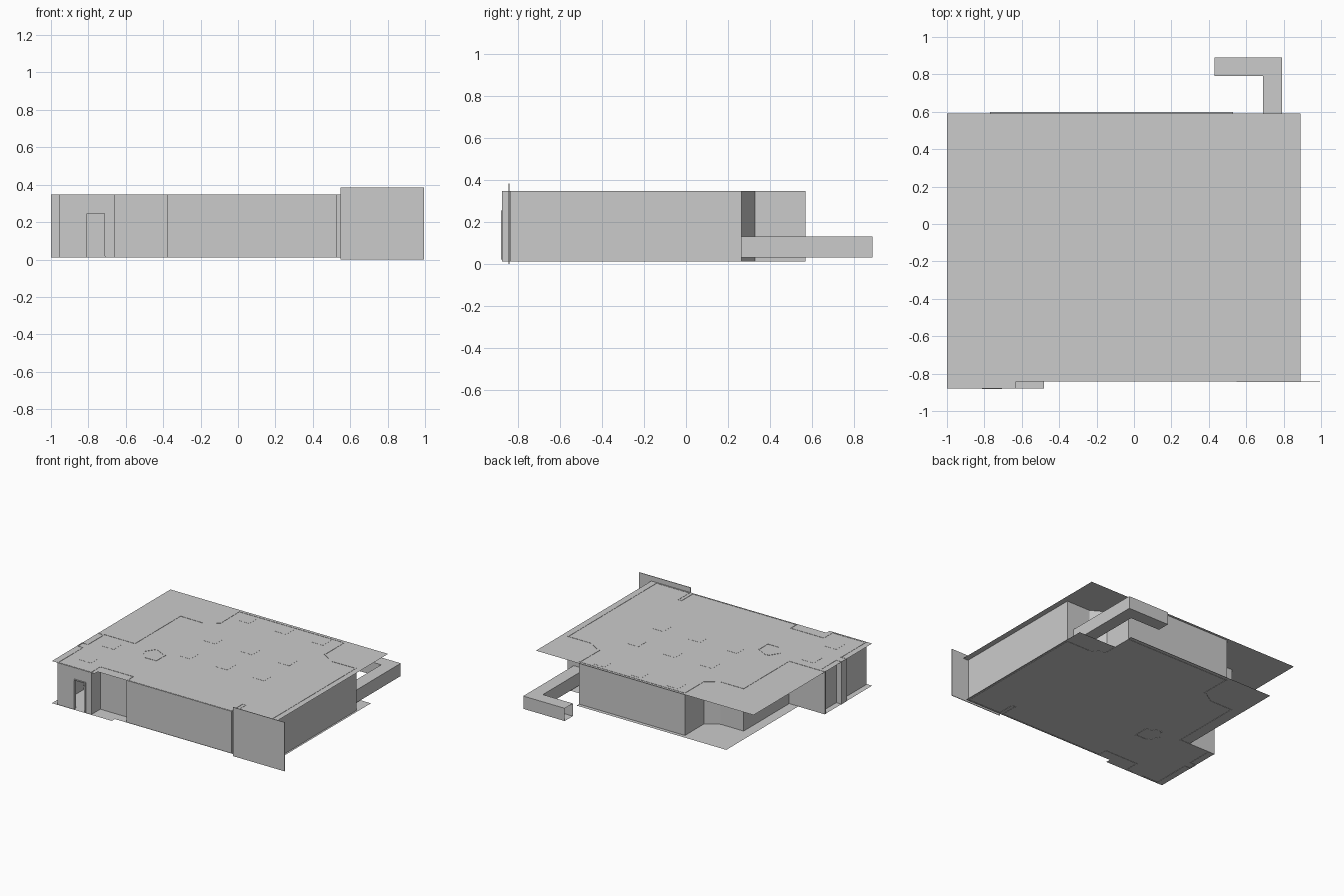
import bpy
import bmesh

cube = bpy.data.objects.get("Cube")
if cube:
    bpy.data.objects.remove(cube, do_unlink=True)

# One plain grey for the whole building
grey = bpy.data.materials.new("light grey")
grey.use_nodes = True
GREY = (0.6, 0.6, 0.6, 1)
grey.diffuse_color = GREY
grey.node_tree.nodes["Principled BSDF"].inputs["Base Color"].default_value = GREY

FLOOR, ROOF = 0.014, 0.345
BASE, TOP = 0.012, 0.347


def finish(name, bm):
    mesh = bpy.data.meshes.new(name)
    bm.to_mesh(mesh)
    bm.free()
    mesh.materials.append(grey)
    obj = bpy.data.objects.new(name, mesh)
    bpy.context.collection.objects.link(obj)
    return obj


def slab(name, outline, z):
    """Flat sheet from a plan outline."""
    bm = bmesh.new()
    bm.faces.new([bm.verts.new((x, y, z)) for x, y in outline])
    return finish(name, bm)


def wall(name, path, z0=BASE, z1=TOP, thick=0.012):
    """Wall raised along a plan path, thickened towards the inside."""
    bm = bmesh.new()
    low = [bm.verts.new((x, y, z0)) for x, y in path]
    high = [bm.verts.new((x, y, z1)) for x, y in path]
    for i in range(len(path) - 1):
        bm.faces.new((low[i], low[i + 1], high[i + 1], high[i]))
    obj = finish(name, bm)
    solid = obj.modifiers.new("thickness", 'SOLIDIFY')
    solid.thickness = thick
    solid.offset = -1
    return obj


def box(name, x0, x1, y0, y1, z0, z1):
    bm = bmesh.new()
    bmesh.ops.create_cube(bm, size=1)
    for v in bm.verts:
        v.co = (x1 if v.co.x > 0 else x0,
                y1 if v.co.y > 0 else y0,
                z1 if v.co.z > 0 else z0)
    return finish(name, bm)


# Roof and floor sheets
slab("roof", [(-1, -0.88), (-0.63, -0.88), (-0.63, -0.842), (0.89, -0.842),
              (0.89, 0.59), (-1, 0.59)], ROOF)
slab("floor", [(-1, -0.88), (-0.48, -0.88), (-0.48, -0.842), (0.86, -0.842),
               (0.86, 0.42), (0.53, 0.42), (0.53, 0.6), (-0.77, 0.6),
               (-0.77, -0.3), (-1, -0.3)], FLOOR)

# Outer wall, running from one side of the door round to the other
DOOR_L, DOOR_R, ENTRY, FRONT = -0.81, -0.71, -0.876, -0.838
wall("outer_wall", [
    (DOOR_R, ENTRY), (-0.66, ENTRY), (-0.66, -0.765), (-0.38, -0.765),
    (-0.38, FRONT), (0.53, FRONT), (0.53, -0.7), (0.55, -0.7),
    (0.55, FRONT), (0.845, FRONT), (0.845, 0.265), (0.64, 0.265),
    (0.53, 0.33), (0.53, 0.57), (-0.39, 0.57), (-0.39, 0.335),
    (-0.49, 0.27), (-0.69, 0.27), (-0.69, -0.295), (-1, -0.295),
    (-1, -0.31), (-0.955, -0.31), (-0.955, -0.5), (-1, -0.5),
    (-1, -0.57), (-0.955, -0.57), (-0.955, ENTRY), (DOOR_L, ENTRY)])
wall("door_lintel", [(DOOR_L, ENTRY), (DOOR_R, ENTRY)], z0=0.25)

# Door frame
for side, x in (("left", DOOR_R), ("right", DOOR_L)):
    box("door_jamb_" + side, x - 0.004, x + 0.004, -0.882, -0.86, 0.02, 0.254)
box("door_head", DOOR_L, DOOR_R, -0.882, -0.86, 0.246, 0.254)

# Small angled booth inside
wall("booth_wall", [(-0.5, -0.295), (-0.4, -0.345), (-0.4, -0.445),
                    (-0.49, -0.445), (-0.55, -0.37), (-0.5, -0.295)])

# Front panel standing proud of the wall
box("front_panel", 0.548, 0.995, -0.846, -0.841, 0, 0.384)

# Flat panels in the roof: three rows in the hall, two in the entry block
spots = [(x, y) for x in (-0.26, 0.06, 0.38) for y in (-0.24, 0.07, 0.49)]
spots += [(-0.8, -0.42), (-0.8, -0.7)]
for i, (x, y) in enumerate(spots):
    box(f"roof_panel_{i + 1}", x - 0.05, x + 0.05, y - 0.05, y + 0.05,
        ROOF - 0.004, ROOF + 0.001)

# Low L-shaped passage at the back, a hollow tube open at its end
outer = [(0.79, 0.265), (0.79, 0.89), (0.43, 0.89)]
inner = [(0.69, 0.265), (0.69, 0.79), (0.43, 0.79)]
bm = bmesh.new()
rings = []
for (ox, oy), (ix, iy) in zip(outer, inner):
    rings.append([bm.verts.new(p) for p in (
        (ox, oy, 0.03), (ox, oy, 0.13), (ix, iy, 0.13), (ix, iy, 0.03))])
for a, b in zip(rings, rings[1:]):
    for k in range(4):
        n = (k + 1) % 4
        bm.faces.new((a[k], b[k], b[n], a[n]))
bmesh.ops.recalc_face_normals(bm, faces=bm.faces[:])
finish("back_passage", bm)
